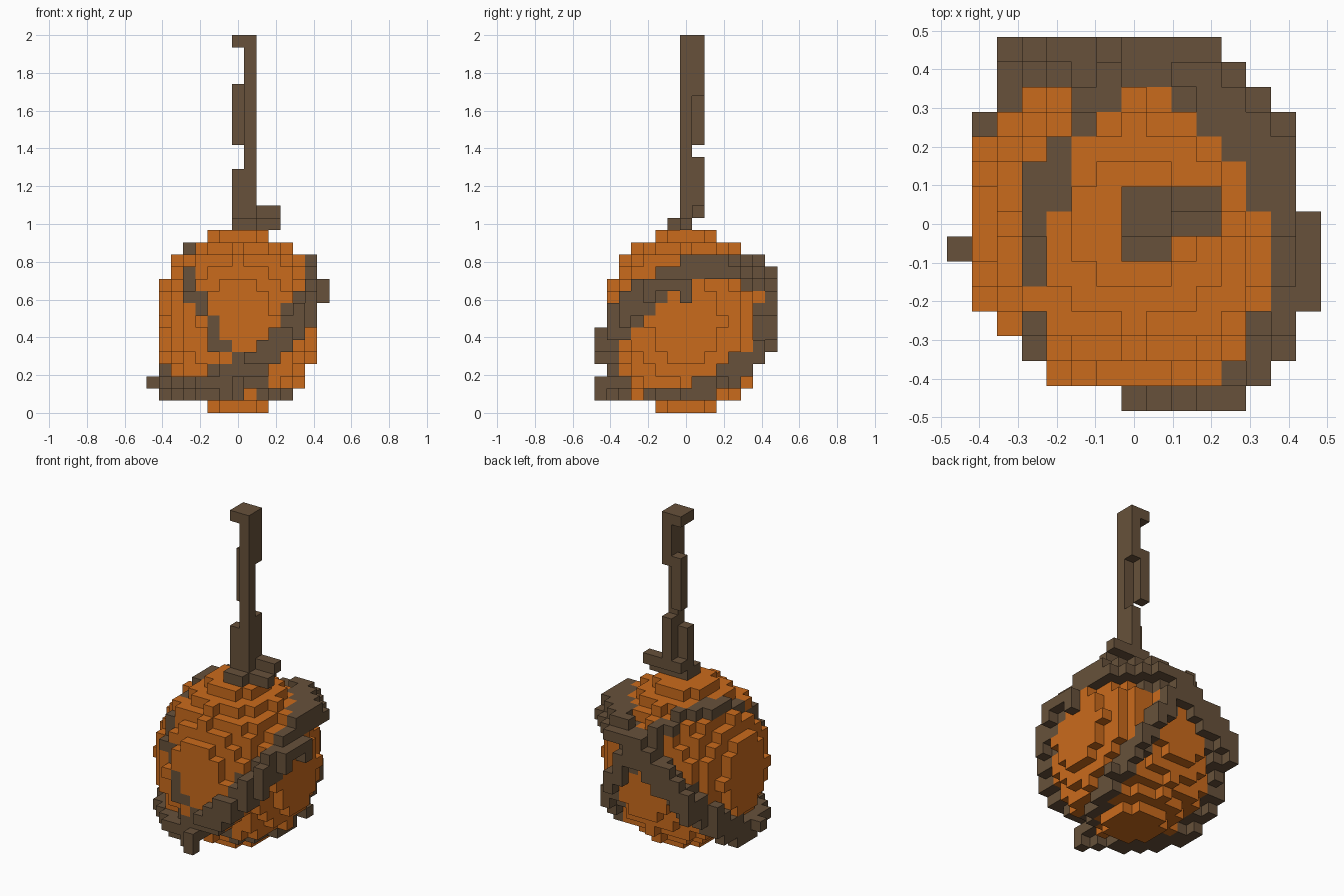
import bpy
import bmesh
from math import sqrt

V = 2 / 31            # voxel size
MID = 7               # layer of the fruit's centre

cube = bpy.data.objects.get("Cube")
if cube:
    bpy.data.objects.remove(cube)


def material(name, rgb):
    m = bpy.data.materials.new(name)
    m.use_nodes = True
    m.diffuse_color = (*rgb, 1)
    m.node_tree.nodes["Principled BSDF"].inputs["Base Color"].default_value = (*rgb, 1)
    return m


def box(x0, x1, y0, y1, z0, z1):
    """All cells of an inclusive block."""
    return {(x, y, z) for x in range(x0, x1 + 1)
            for y in range(y0, y1 + 1) for z in range(z0, z1 + 1)}


def ellipsoid(x, y, z):
    return (x * x + y * y) / 45.5 + z * z / 56.25


def ring(a, b, lift, limits, half_width, depth, room):
    """Cells of the room near the tilted plane z = a*x + b*y + lift."""
    cells = set()
    for x, y, z in room:
        level = min(max(a * x + b * y + lift, limits[0]), limits[1])
        near = abs(z - level) / sqrt(a * a + b * b + 1) < half_width
        if near and ellipsoid(x, y, z) > depth:
            cells.add((x, y, z))
    return cells


def raised(cells):
    """Move cells from the fruit's centre to their height."""
    return {(x, y, z + MID) for x, y, z in cells}


def build(name, cells, solid, mat):
    """Mesh of the outer cell faces only."""
    bm = bmesh.new()
    verts = {}

    def corner(p):
        if p not in verts:
            verts[p] = bm.verts.new(((p[0] - .5) * V, (p[1] - .5) * V, p[2] * V))
        return verts[p]

    for c in sorted(cells):
        for axis in range(3):
            u, w = (axis + 1) % 3, (axis + 2) % 3
            for side in (0, 1):
                n = list(c)
                n[axis] += 2 * side - 1
                if tuple(n) in solid:
                    continue
                loop = []
                for du, dw in ((0, 0), (1, 0), (1, 1), (0, 1)):
                    p = list(c)
                    p[axis] += side
                    p[u] += du
                    p[w] += dw
                    loop.append(corner(tuple(p)))
                bm.faces.new(loop if side else loop[::-1])
    mesh = bpy.data.meshes.new(name)
    bm.to_mesh(mesh)
    bm.free()
    mesh.materials.append(mat)
    obj = bpy.data.objects.new(name, mesh)
    bpy.context.collection.objects.link(obj)


# Round fruit
space = box(-7, 7, -7, 7, -7, 7)
fruit = raised({c for c in space if ellipsoid(*c) <= 1})

# Thick vine, bulging at the front, the back and one side
room = {(x, y, z) for x, y, z in box(-6, 6, -6, 6, -6, 5)
        if x * x + (y + .4) ** 2 < 58 and x * x + y * y + z * z < 74}
room |= box(0, 4, -7, -7, -3, 0) | box(-5, 3, 7, 7, -2, 4) | box(7, 7, -3, 0, 2, 3)
thick_vine = ring(.8, .55, -.85, (-5.5, 4.48), 1.05, .9, room)

# Thin vine crossing it, nearly flush with the fruit
room = {(x, y, z) for x, y, z in space if x * x + (y - .8) ** 2 + z * z < 55.2}
thin_vine = ring(-1.5, .6, -.3, (-7, 7), .67, .7, room)

# Small knots on the vines
vines = raised(thick_vine | thin_vine)
vines |= box(-7, -7, -1, -1, 2, 2) | box(0, 0, -7, -7, 1, 2)
vines |= box(-5, -5, 6, 6, 5, 6) | box(7, 7, 0, 0, 9, 10)
fruit -= vines

# Gnarled stem: root, column, side bumps and hooked tip
stem = box(0, 3, 0, 0, 15, 15) | box(0, 1, -1, -1, 15, 15)
stem |= box(0, 3, 1, 1, 16, 16)
stem |= box(1, 1, 0, 0, 16, 30)
stem |= box(0, 0, 0, 0, 16, 19) | box(1, 1, 1, 1, 16, 20)
stem |= box(0, 0, 1, 1, 22, 26) | box(1, 1, 1, 1, 26, 30)
stem |= box(0, 1, 0, 1, 30, 30)

orange = material("orange", (.59, .145, .0115))
bark = material("bark_brown", (.136, .083, .043))
solid = fruit | vines | stem
build("fruit", fruit, solid, orange)
build("vines", vines, solid, bark)
build("stem", stem, solid, bark)
